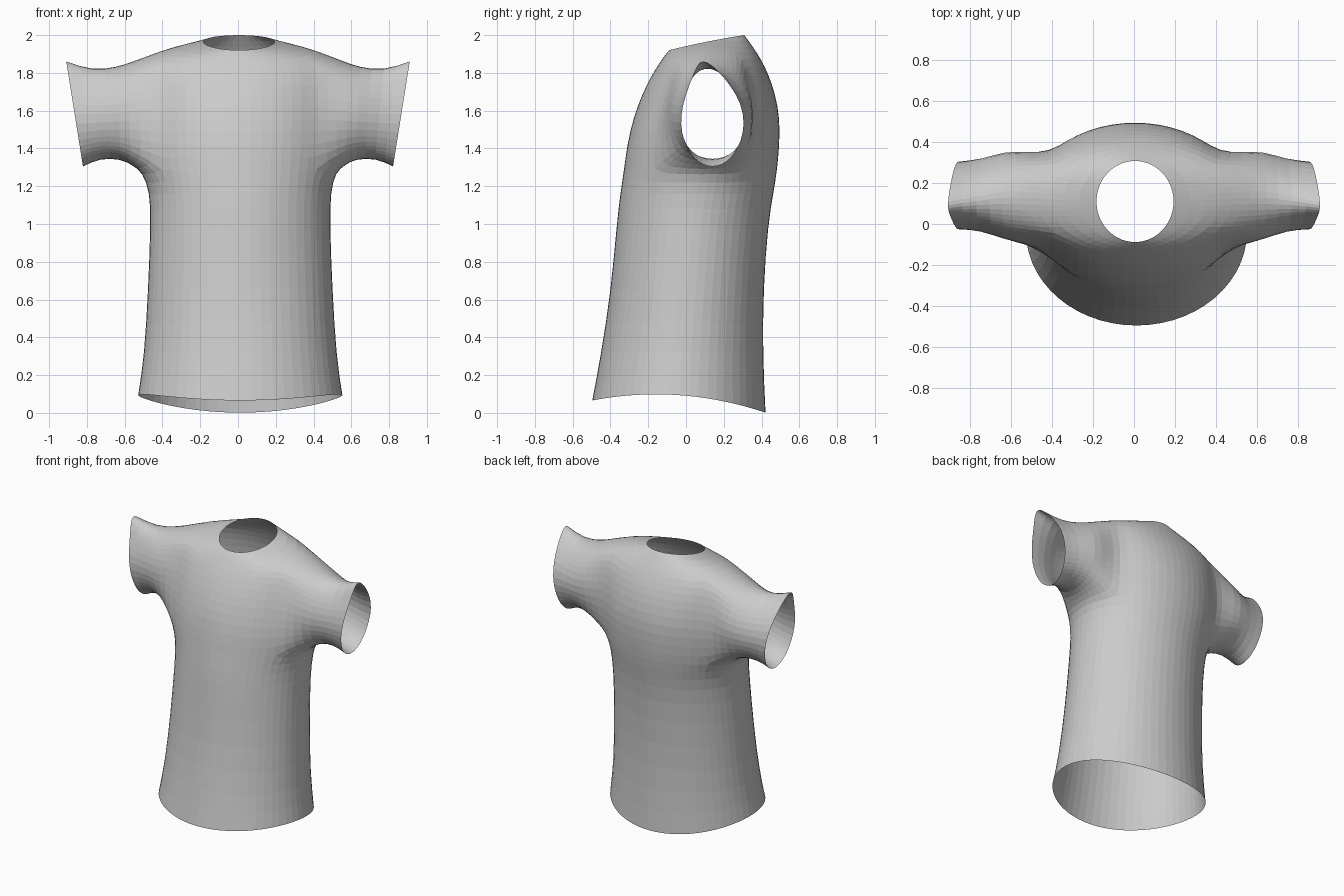
import bpy, bmesh
from math import sin, cos, pi, atan2

cube = bpy.data.objects.get("Cube")
if cube:
    bpy.data.objects.remove(cube)

SEG = 28      # columns around the torso
HALF = 3      # armhole half width in columns
LOW, HIGH = 5, 10   # armhole bottom and top rows

# Torso rows: half width, front y, back y, front z, side z, back z
ROWS = [
    (.545, -.50, .425, .065, .095, 0),
    (.512, -.455, .41, .3, .3, .3),
    (.492, -.40, .412, .65, .65, .65),
    (.478, -.37, .437, 1.0, 1.0, 1.0),
    (.482, -.35, .467, 1.17, 1.17, 1.17),
    (.515, -.332, .485, 1.28, 1.28, 1.28),
    (.53, -.315, .498, 1.42, 1.42, 1.42),
    (.53, -.282, .50, 1.56, 1.56, 1.56),
    (.53, -.238, .475, 1.68, 1.69, 1.69),
    (.53, -.188, .44, 1.78, 1.80, 1.79),
    (.50, -.150, .40, 1.84, 1.885, 1.87),
    (.36, -.12, .355, 1.885, 1.935, 1.94),
    (.19, -.09, .31, 1.92, 1.965, 2.0),
]

# Sleeve rings: top x, bottom x, top z, bottom z, front y, back y, pinch at top
SLEEVE = [
    (.64, .62, 1.835, 1.34, -.085, .365, .1),
    (.77, .73, 1.815, 1.345, -.04, .325, .3),
    (.91, .82, 1.865, 1.30, -.035, .315, .5),
]

bm = bmesh.new()

# Torso grid, open at hem and neck
grid = []
for r, (w, yf, yb, zf, zs, zb) in enumerate(ROWS):
    shift = .012 if r < LOW else .005
    ring = []
    for c in range(SEG):
        a = 2 * pi * c / SEG
        t = (1 + sin(a)) / 2
        z = zf + (zb - zf) * t + (zs - (zf + zb) / 2) * cos(a) ** 2
        ring.append(bm.verts.new((shift + w * cos(a), yf + (yb - yf) * t, z)))
    grid.append(ring)


def in_armhole(r, c):
    near = min((c + HALF) % SEG, (c + HALF + SEG // 2) % SEG)
    return LOW <= r < HIGH and near < 2 * HALF


for r in range(len(ROWS) - 1):
    for c in range(SEG):
        if not in_armhole(r, c):
            d = (c + 1) % SEG
            bm.faces.new((grid[r][c], grid[r][d], grid[r + 1][d], grid[r + 1][c]))

# Armhole border as (column offset, row), in order
border = [(d, LOW) for d in range(-HALF, HALF)]
border += [(HALF, r) for r in range(LOW, HIGH)]
border += [(d, HIGH) for d in range(HALF, -HALF, -1)]
border += [(-HALF, r) for r in range(HIGH, LOW, -1)]


def sleeve_point(side, d, r, spec):
    xt, xb, zt, zb, yf, yb, pinch = spec
    a = atan2((r - (LOW + HIGH) / 2) / ((HIGH - LOW) / 2), d / HALF)
    up = (1 + sin(a)) / 2
    y = (yf + yb) / 2 + (yb - yf) / 2 * cos(a) * (1 - pinch * max(0, sin(a)))
    y -= .1 * pinch * max(0, sin(a)) ** 2
    return side * (xb + (xt - xb) * up), y, zb + (zt - zb) * up


# Sleeves, grown out of the armholes
for side in (1, -1):
    first = [grid[r][d % SEG if side > 0 else SEG // 2 - d] for d, r in border]
    rings = [first]
    for spec in SLEEVE:
        rings.append([bm.verts.new(sleeve_point(side, d, r, spec)) for d, r in border])
    blend = [bm.verts.new(p.co.lerp(q.co, .5)) for p, q in zip(first, rings[1])]
    rings.insert(1, blend)
    for a, b in zip(rings, rings[1:]):
        for i in range(len(border)):
            j = (i + 1) % len(border)
            bm.faces.new((a[i], a[j], b[j], b[i]))

# Relax the shoulder joint
joint = [v for v in bm.verts if .4 < abs(v.co.x) < .6 and v.co.z > 1.25]
bmesh.ops.smooth_vert(bm, verts=joint, factor=.3, use_axis_x=True,
                      use_axis_y=True, use_axis_z=True)
bmesh.ops.recalc_face_normals(bm, faces=bm.faces)

mesh = bpy.data.meshes.new("shirt")
bm.to_mesh(mesh)
bm.free()
shirt = bpy.data.objects.new("shirt", mesh)
bpy.context.collection.objects.link(shirt)
shirt.modifiers.new("rounding", 'SUBSURF').levels = 1
shirt.modifiers["rounding"].render_levels = 1

# Plain grey cloth
cloth = bpy.data.materials.new("grey cloth")
cloth.use_nodes = True
colour = (.6, .6, .6, 1)
cloth.diffuse_color = colour
cloth.node_tree.nodes["Principled BSDF"].inputs["Base Color"].default_value = colour
mesh.materials.append(cloth)
